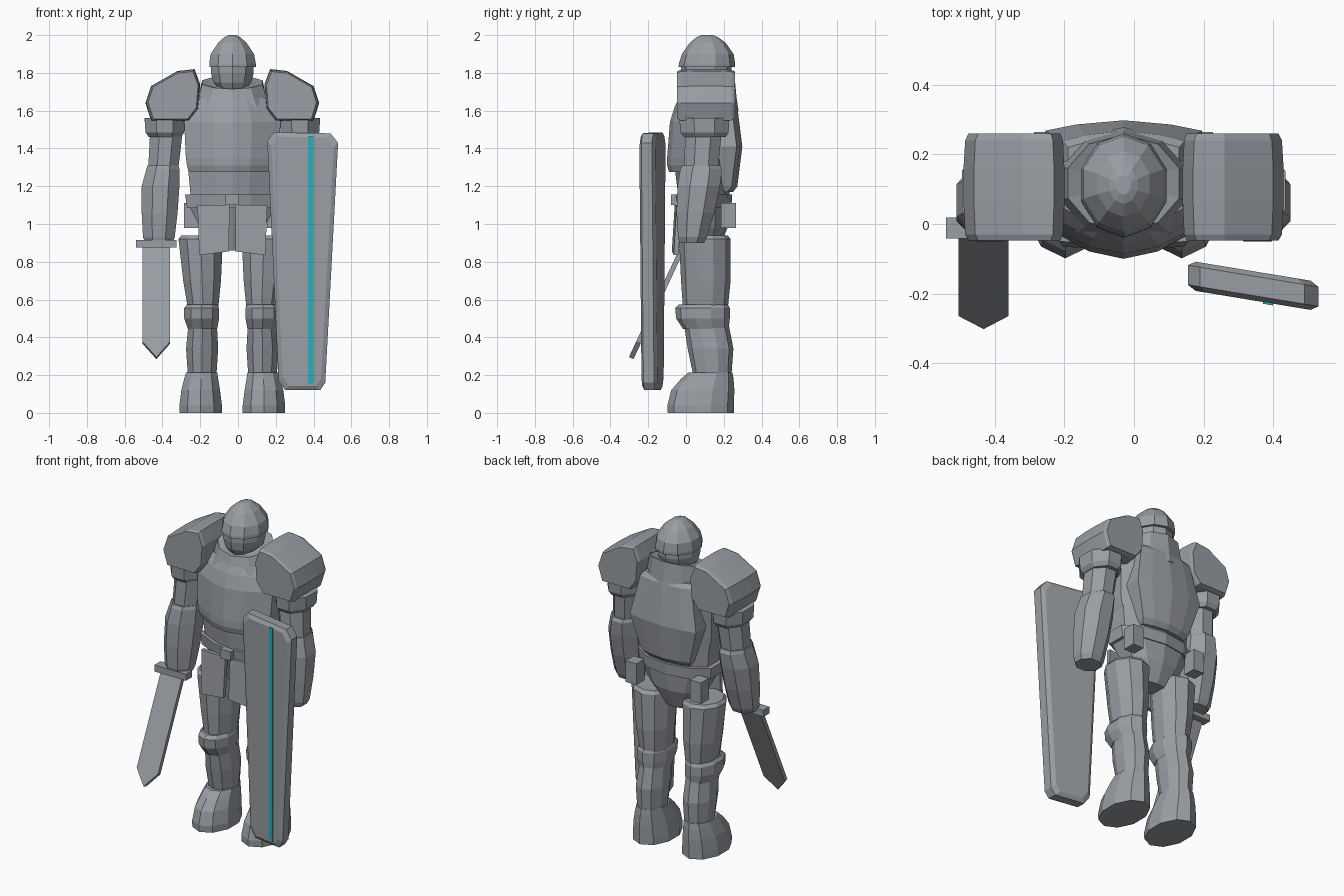
import bpy, bmesh, math
from mathutils import Vector

if "Cube" in bpy.data.objects:
    bpy.data.objects.remove(bpy.data.objects["Cube"])

CX = -0.03  # symmetry plane of the body


def material(name, rgb):
    m = bpy.data.materials.new(name)
    m.diffuse_color = (*rgb, 1)
    m.use_nodes = True
    m.node_tree.nodes["Principled BSDF"].inputs["Base Color"].default_value = m.diffuse_color
    return m


GREY = material("steel grey", (0.32, 0.34, 0.365))
TEAL = material("teal", (0.02, 0.42, 0.50))


def loft(name, rings, mat=GREY):
    """Skin a list of equal-length point rings and cap both ends."""
    bm = bmesh.new()
    vs = [[bm.verts.new(p) for p in r] for r in rings]
    n = len(vs[0])
    for a, b in zip(vs, vs[1:]):
        for i in range(n):
            j = (i + 1) % n
            bm.faces.new((a[i], a[j], b[j], b[i]))
    bm.faces.new(vs[0])
    bm.faces.new(vs[-1])
    bmesh.ops.recalc_face_normals(bm, faces=bm.faces)
    me = bpy.data.meshes.new(name)
    bm.to_mesh(me)
    bm.free()
    me.materials.append(mat)
    ob = bpy.data.objects.new(name, me)
    bpy.context.collection.objects.link(ob)
    return ob


def oval(z, x0, x1, y0, y1, n=10, tilt=0):
    """Horizontal polygon ring filling the given x and y limits."""
    cx, cy, rx, ry = (x0 + x1) / 2, (y0 + y1) / 2, (x1 - x0) / 2, (y1 - y0) / 2
    pts = []
    for i in range(n):
        a = 2 * math.pi * (i + 0.5) / n
        c, s = math.cos(a), math.sin(a)
        k = 1 / math.cos(math.pi / n)
        pts.append((cx + rx * c * k, cy + ry * s * k, z + tilt * s))
    return pts


def plan(z, rx, y0, y1):
    """Torso cross-section: pointed front, broad sides, rounded back."""
    half = [(0, -1), (.4, -.88), (1, -.42), (1, .4), (.6, .85), (0, 1)]
    full = half + [(-x, y) for x, y in half[-2:0:-1]]
    cy, ry = (y0 + y1) / 2, (y1 - y0) / 2
    return [(CX + x * rx, cy + y * ry, z) for x, y in full]


def shrink(pts, k):
    c = Vector((sum(p[0] for p in pts), sum(p[1] for p in pts))) / len(pts)
    return [c + (Vector(p) - c) * k for p in pts]


def box(name, x0, x1, y0, y1, z0, z1, mat=GREY):
    ring = lambda z: [(x0, y0, z), (x1, y0, z), (x1, y1, z), (x0, y1, z)]
    return loft(name, [ring(z0), ring(z1)], mat)


def both(name, rings):
    """Build a part on the -x side and its mirror about the body plane."""
    loft(name + "_a", rings)
    loft(name + "_b", [[(2 * CX - p[0], p[1], p[2]) for p in r] for r in rings])


# Torso: hips, belt, abdomen, breastplate, back plate
loft("hips", [plan(.86, .08, .04, .17), plan(.98, .17, 0, .22),
              plan(1.10, .23, -.04, .235)])
loft("belt", [plan(1.085, .24, -.05, .24), plan(1.155, .25, -.06, .245)])
loft("abdomen", [plan(1.14, .22, -.04, .23), plan(1.30, .235, -.06, .24)])
loft("breastplate", [plan(1.275, .232, -.09, .25), plan(1.31, .24, -.10, .25),
                     plan(1.35, .246, -.10, .25), plan(1.54, .255, -.085, .26),
                     plan(1.62, .22, -.06, .25), plan(1.67, .17, -.035, .24)])


def back_ring(z, w, yb):
    return [(CX - w, .14, z), (CX + w, .14, z), (CX + w, yb - .03, z),
            (CX + w * .6, yb - .012, z), (CX, yb, z),
            (CX - w * .6, yb - .012, z), (CX - w, yb - .03, z)]


loft("back_plate", [back_ring(1.17, .15, .25), back_ring(1.20, .165, .272),
                    back_ring(1.41, .225, .298), back_ring(1.65, .175, .268),
                    back_ring(1.675, .16, .25)])
loft("collar", [oval(1.60, -.25, .19, -.05, .27), oval(1.67, -.21, .15, -.03, .26),
                oval(1.75, -.19, .13, -.015, .25, tilt=.035),
                oval(1.745, -.155, .095, .02, .22, tilt=.03)])

# Head
loft("face_guard", [oval(1.715, -.10, .04, .01, .19), oval(1.75, -.13, .07, -.01, .22),
                    oval(1.80, -.143, .083, -.02, .235), oval(1.85, -.143, .083, -.02, .235)])
loft("helmet", [oval(1.832, -.152, .094, -.032, .253), oval(1.85, -.152, .094, -.03, .253),
                oval(1.90, -.145, .085, -.015, .245), oval(1.96, -.105, .045, .025, .205),
                oval(1.99, -.07, .01, .06, .165), oval(2.0, -.05, -.01, .085, .14)])

# Pauldrons: front profile carried along y with rounded ends
PAD = [(-.49, 1.64), (-.46, 1.73), (-.32, 1.81), (-.23, 1.82),
       (-.20, 1.74), (-.21, 1.61), (-.26, 1.545), (-.46, 1.545)]
both("pauldron", [[(p[0], y, p[1]) for p in shrink(PAD, k)] for y, k in
                  ((-.047, .91), (-.03, .97), (.06, 1), (.16, 1), (.24, .97), (.26, .91))])

# Arms
both("upper_arm", [oval(1.60, -.46, -.28, 0, .20, 8), oval(1.30, -.475, -.315, -.01, .17, 8)])
both("arm_cuff", [oval(1.46, -.472, -.30, -.01, .21, 8), oval(1.485, -.49, -.285, -.03, .225, 8),
                  oval(1.56, -.495, -.28, -.035, .23, 8)])
both("forearm", [oval(.90, -.49, -.345, -.035, .095, 8), oval(.93, -.503, -.335, -.042, .11, 8),
                 oval(1.06, -.51, -.32, -.05, .15, 8), oval(1.20, -.51, -.31, -.045, .18, 8),
                 oval(1.29, -.485, -.31, -.03, .19, 8), oval(1.31, -.48, -.315, -.02, .18, 8)])

# Legs
both("thigh", [oval(.55, -.265, -.105, -.01, .215), oval(.70, -.29, -.09, -.02, .23),
               oval(.92, -.315, -.08, -.03, .23), oval(.94, -.30, -.09, -.015, .215)])
both("knee_guard", [oval(.445, -.265, -.11, -.01, .22), oval(.50, -.285, -.10, -.045, .225),
                    oval(.555, -.285, -.10, -.05, .225), oval(.575, -.27, -.11, -.03, .215)])
both("shin", [oval(.19, -.265, -.115, .045, .235), oval(.34, -.275, -.105, .015, .245),
              oval(.47, -.262, -.112, -.005, .22)])
both("boot", [oval(0, -.31, -.085, -.088, .245), oval(.04, -.31, -.085, -.09, .245),
              oval(.12, -.30, -.095, -.07, .248), oval(.18, -.285, -.105, -.02, .245),
              oval(.215, -.275, -.11, .02, .24)])


# Hip plates, buckle and pouches
def hip_ring(y):
    return [(-.215, y + .01, 1.10), (-.045, y, 1.10), (-.048, y - .015, .855),
            (-.205, y - .005, .835)]


both("hip_plate", [hip_ring(-.06), hip_ring(-.035)])
box("buckle", CX - .035, CX + .035, -.08, -.03, 1.10, 1.155)
for n, x in (("a", -.25), ("b", .19)):
    box("pouch_" + n, x - .037, x + .037, .185, .265, .98, 1.11)

# Sword: guard, grip and a flat pointed blade slanting forward
box("sword_guard", -.54, -.325, -.042, .018, .875, .915)
along, across = Vector((0, -.27, -.58)), Vector((0, .012, -.0055))
start = Vector((0, -.02, .87))
BLADE = [(-.505, 0), (-.36, 0), (-.36, .86), (-.432, 1.0), (-.505, .86)]
loft("sword_blade", [[start + along * t + across * s + Vector((x, 0, 0))
                      for x, t in BLADE] for s in (-1, 1)])

# Shield: tapered outline with chamfered rim, turned slightly outward
SHIELD = [(.155, 1.44), (.19, 1.485), (.49, 1.48), (.53, 1.43),
          (.462, .16), (.435, .12), (.25, .12), (.215, .17)]


def shield_y(x):
    return -.178 - .165 * (x - .345)


def shield_ring(d, inset):
    ring = []
    for x, z in SHIELD:
        x -= math.copysign(inset, x - .345)
        z -= math.copysign(inset, z - .8)
        ring.append((x, shield_y(x) + d, z))
    return ring


loft("shield", [shield_ring(-.042, .022), shield_ring(-.028, 0),
                shield_ring(.028, 0), shield_ring(.042, .022)])
loft("shield_stripe", [[(x, shield_y(x) + d, z) for x, z in
                        ((.37, .15), (.40, .15), (.40, 1.462), (.37, 1.462))]
                       for d in (-.047, -.040)], TEAL)
